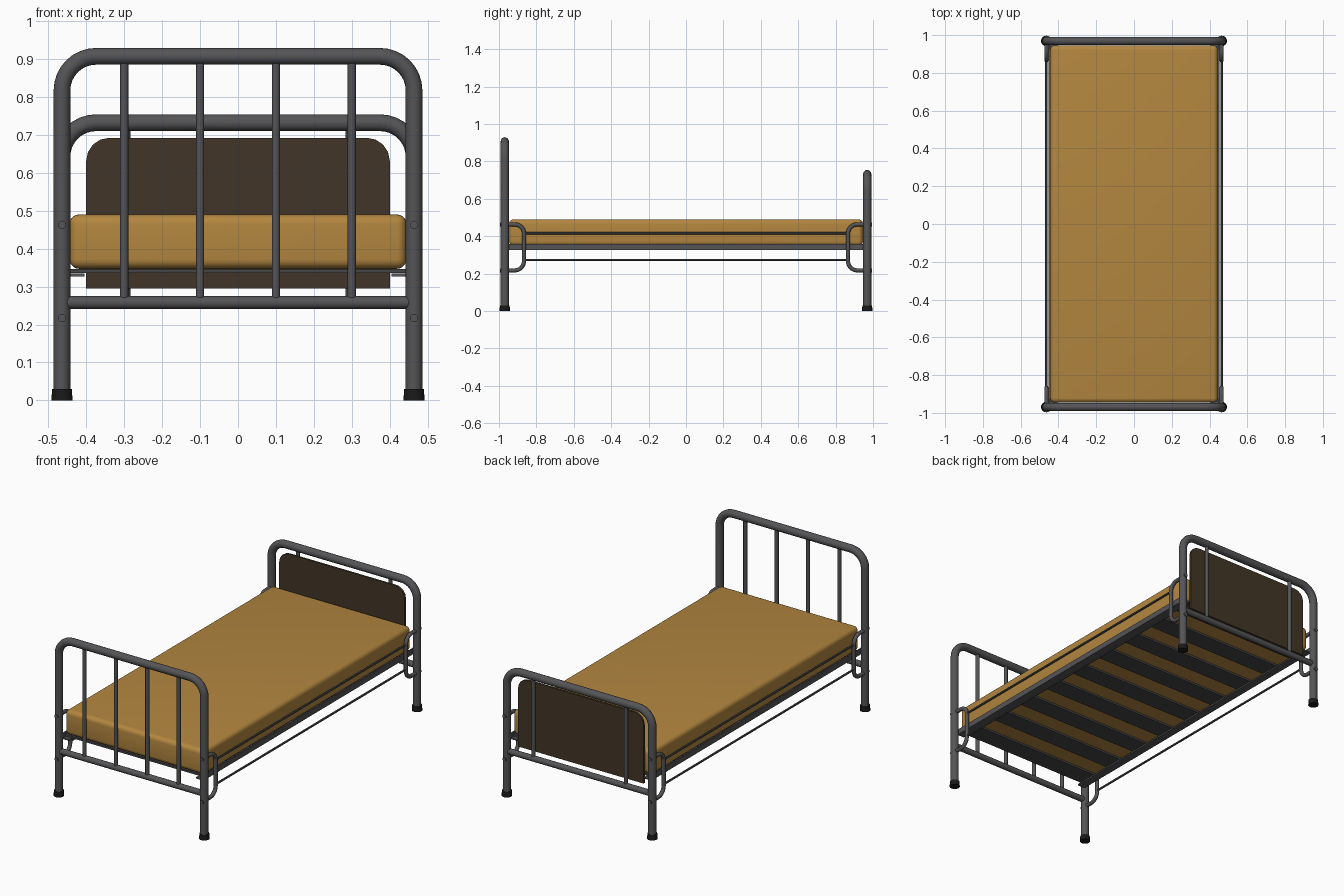
import bpy, math
from mathutils import Vector

if "Cube" in bpy.data.objects:
    bpy.data.objects.remove(bpy.data.objects["Cube"])


def material(name, rgb):
    m = bpy.data.materials.new(name)
    m.diffuse_color = (*rgb, 1)
    m.use_nodes = True
    m.node_tree.nodes["Principled BSDF"].inputs["Base Color"].default_value = m.diffuse_color
    return m


STEEL = material("dark_steel", (0.09, 0.09, 0.095))
SLAT = material("slat_grey", (0.06, 0.06, 0.06))
RUBBER = material("black_rubber", (0.01, 0.01, 0.01))
CLOTH = material("ochre_cloth", (0.45, 0.24, 0.05))
BOARD = material("dark_board", (0.055, 0.036, 0.02))


def finish(ob, mat):
    ob.data.materials.clear()
    ob.data.materials.append(mat)
    bpy.ops.object.select_all(action='DESELECT')
    ob.select_set(True)
    bpy.context.view_layer.objects.active = ob
    bpy.ops.object.shade_smooth_by_angle(angle=math.radians(35))
    return ob


def add_mesh(name, me, mat):
    ob = bpy.data.objects.new(name, me)
    bpy.context.collection.objects.link(ob)
    return finish(ob, mat)


def rounded(points, radius, steps=8):
    """Replace every inner corner of a right-angled path with an arc."""
    pts = [Vector(p) for p in points]
    out = [pts[0]]
    for a, b, c in zip(pts, pts[1:], pts[2:]):
        u, v = (a - b).normalized() * radius, (c - b).normalized() * radius
        for i in range(steps + 1):
            t = math.pi / 2 * i / steps
            out.append(b + u * (1 - math.sin(t)) + v * (1 - math.cos(t)))
    return out + [pts[-1]]


def tube(name, points, r, res=4):
    cu = bpy.data.curves.new(name, 'CURVE')
    cu.dimensions = '3D'
    cu.bevel_depth, cu.bevel_resolution, cu.use_fill_caps = r, res, True
    sp = cu.splines.new('POLY')
    sp.points.add(len(points) - 1)
    for p, co in zip(sp.points, points):
        p.co = (*co, 1)
    tmp = bpy.data.objects.new("tmp", cu)
    bpy.context.collection.objects.link(tmp)
    me = bpy.data.meshes.new_from_object(tmp.evaluated_get(bpy.context.evaluated_depsgraph_get()))
    bpy.data.objects.remove(tmp)
    return add_mesh(name, me, STEEL)


def box(name, lo, hi, mat, bevel=0, segs=4):
    lo, hi = Vector(lo), Vector(hi)
    bpy.ops.mesh.primitive_cube_add(size=1, location=(lo + hi) / 2)
    ob = bpy.context.object
    ob.name = name
    ob.scale = hi - lo
    bpy.ops.object.transform_apply(location=False, rotation=False, scale=True)
    if bevel:
        b = ob.modifiers.new("bevel", 'BEVEL')
        b.width, b.segments = bevel, segs
        bpy.ops.object.modifier_apply(modifier="bevel")
    return finish(ob, mat)


X, Y = 0.464, 0.969

# End frames: bent tube, cross bar, upright bars, feet
for end, y, top, bars in (("front", -Y, 0.907, (-0.3, -0.1, 0.1, 0.3)),
                          ("back", Y, 0.732, (-0.295, 0.295))):
    tube(end + "_frame", rounded([(-X, y, 0.01), (-X, y, top), (X, y, top), (X, y, 0.01)], 0.09),
         0.022, 6)
    tube(end + "_cross_bar", [(-X, y, 0.258), (X, y, 0.258)], 0.017, 5)
    for x in bars:
        tube(end + "_upright_bar", [(x, y, 0.258), (x, y, top)], 0.011)
    for x in (-X, X):
        bpy.ops.mesh.primitive_cone_add(vertices=24, radius1=0.028, radius2=0.026, depth=0.03,
                                        location=(x, y, 0.015))
        bpy.context.object.name = end + "_foot"
        finish(bpy.context.object, RUBBER)

# Sides: bracket loops, thin rods, angle-iron rails
for s in (-1, 1):
    for e in (-1, 1):
        y0, y1 = e * 0.995, e * 0.866
        tube("bracket_loop", rounded([(s * X, y0, 0.463), (s * X, y1, 0.463),
                                      (s * X, y1, 0.217), (s * X, y0, 0.217)], 0.05), 0.011)
    for z in (0.415, 0.273):
        tube("side_rod", [(s * X, -0.866, z), (s * X, 0.866, z)], 0.006, 2)
    for part, x0, x1, z1 in (("web", 0.444, 0.452, 0.358), ("flange", 0.405, 0.452, 0.334)):
        xs = sorted((s * x0, s * x1))
        box("side_rail_" + part, (xs[0], -0.96, 0.326), (xs[1], 0.96, z1), STEEL)

# Slats under the mattress
count, width = 9, 0.112
for i in range(count):
    y = -0.885 + 1.77 * i / (count - 1)
    box("slat", (-0.445, y - width / 2, 0.336), (0.445, y + width / 2, 0.347), SLAT)

# Mattress
box("mattress", (-0.444, -0.946, 0.347), (0.444, 0.946, 0.49), CLOTH, 0.025, 5)

# Back panel with rounded top corners
outline = rounded([(-0.4, 0.947, 0.295), (-0.4, 0.947, 0.692),
                   (0.4, 0.947, 0.692), (0.4, 0.947, 0.295)], 0.06, 4)
me = bpy.data.meshes.new("back_panel")
n = len(outline)
verts = outline + [p + Vector((0, 0.012, 0)) for p in outline]
faces = [tuple(range(n))[::-1], tuple(range(n, 2 * n))]
faces += [(i, (i + 1) % n, n + (i + 1) % n, n + i) for i in range(n)]
me.from_pydata(verts, [], faces)
panel = add_mesh("back_panel", me, BOARD)
bpy.ops.object.mode_set(mode='EDIT')
bpy.ops.mesh.select_all(action='SELECT')
bpy.ops.mesh.normals_make_consistent(inside=False)
bpy.ops.object.mode_set(mode='OBJECT')
